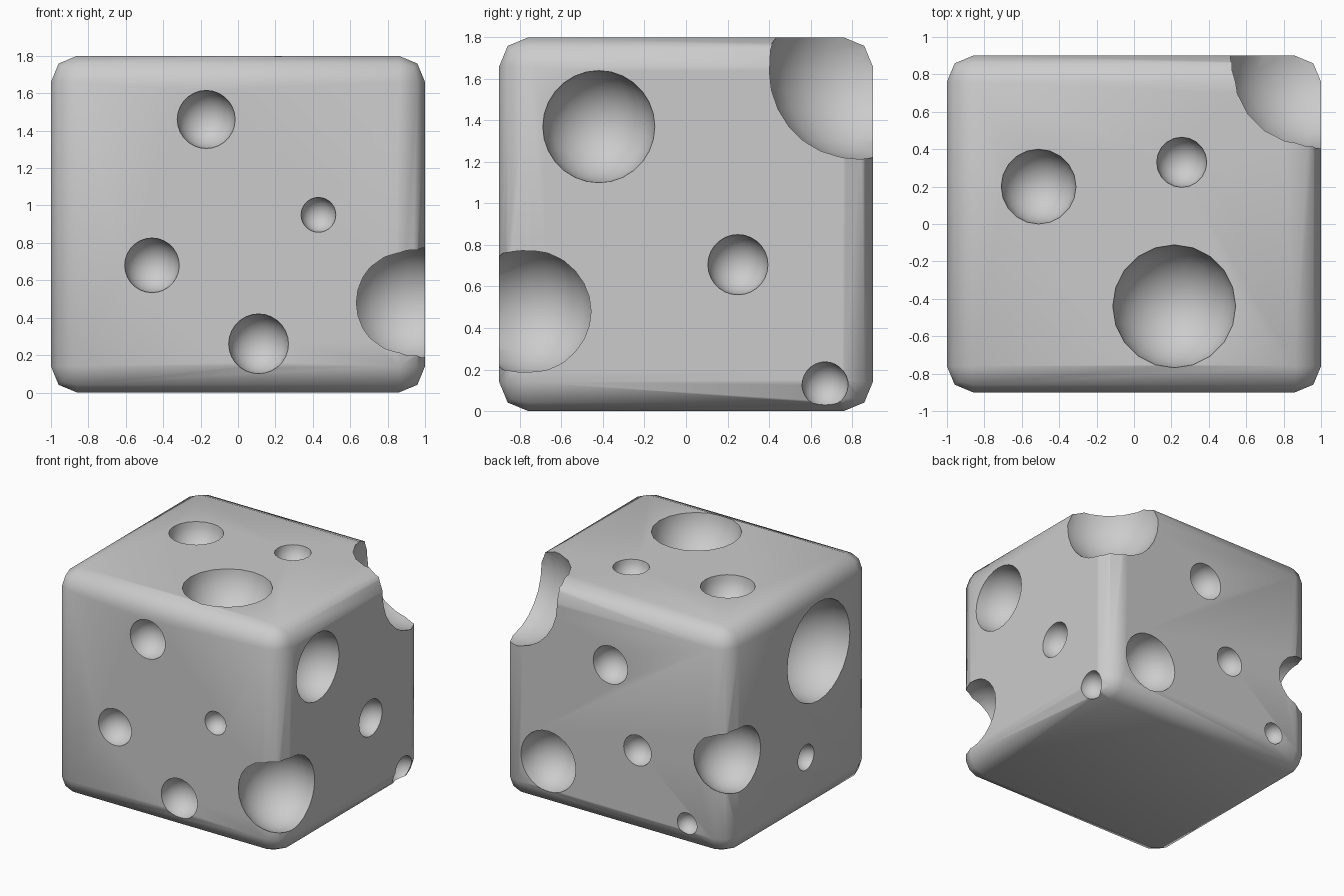
import bpy, bmesh, math
from mathutils import Matrix, Vector

if "Cube" in bpy.data.objects:
    bpy.data.objects.remove(bpy.data.objects["Cube"])


def add_object(name, bm):
    mesh = bpy.data.meshes.new(name)
    bm.to_mesh(mesh)
    bm.free()
    obj = bpy.data.objects.new(name, mesh)
    bpy.context.collection.objects.link(obj)
    return obj


# Rounded cheese block
bm = bmesh.new()
bmesh.ops.create_cube(bm, size=1, matrix=Matrix.Translation((0, 0, 0.9)) @ Matrix.Diagonal((2, 1.8, 1.8, 1)))
bmesh.ops.bevel(bm, geom=bm.edges[:], offset=0.14, segments=2, profile=0.5, affect='EDGES')
block = add_object("cheese_block", bm)

# Holes grouped by face: (x, y, z, radius)
holes = [
    # front
    (-0.17, -0.9, 1.46, 0.155), (-0.46, -0.9, 0.68, 0.146),
    (0.43, -0.9, 0.95, 0.093), (0.11, -0.9, 0.26, 0.16),
    # right
    (1, -0.42, 1.37, 0.27), (1, 0.25, 0.705, 0.145), (0.99, 0.67, 0.125, 0.112),
    # back
    (0.04, 0.9, 1.29, 0.152), (0.59, 0.9, 0.37, 0.243),
    (-0.2, 0.9, 0.67, 0.122), (-0.64, 0.9, 0.2, 0.087),
    # left
    (-1, -0.25, 1.24, 0.395), (-1, -0.09, 0.45, 0.101),
    # top
    (0.215, -0.44, 1.83, 0.332), (-0.51, 0.2, 1.8, 0.2), (0.255, 0.33, 1.8, 0.134),
    # edge and corner bites
    (0.9, -0.75, 0.48, 0.31), (-0.915, 0.74, 0.75, 0.27), (0.93, 0.82, 1.64, 0.43),
]
bm = bmesh.new()
for x, y, z, r in holes:
    bmesh.ops.create_uvsphere(bm, u_segments=20, v_segments=14, radius=r,
                              matrix=Matrix.Translation((x, y, z)))
cutter = add_object("hole_cutter", bm)
cutter.hide_render = True

# Carve the holes, then smooth everything except the rims
mod = block.modifiers.new("holes", 'BOOLEAN')
mod.operation = 'DIFFERENCE'
mod.solver = 'EXACT'
mod.object = cutter
bpy.context.view_layer.objects.active = block
block.select_set(True)
bpy.ops.object.modifier_apply(modifier=mod.name)
bpy.data.objects.remove(cutter, do_unlink=True)
bpy.ops.object.shade_smooth_by_angle(angle=math.radians(50))
